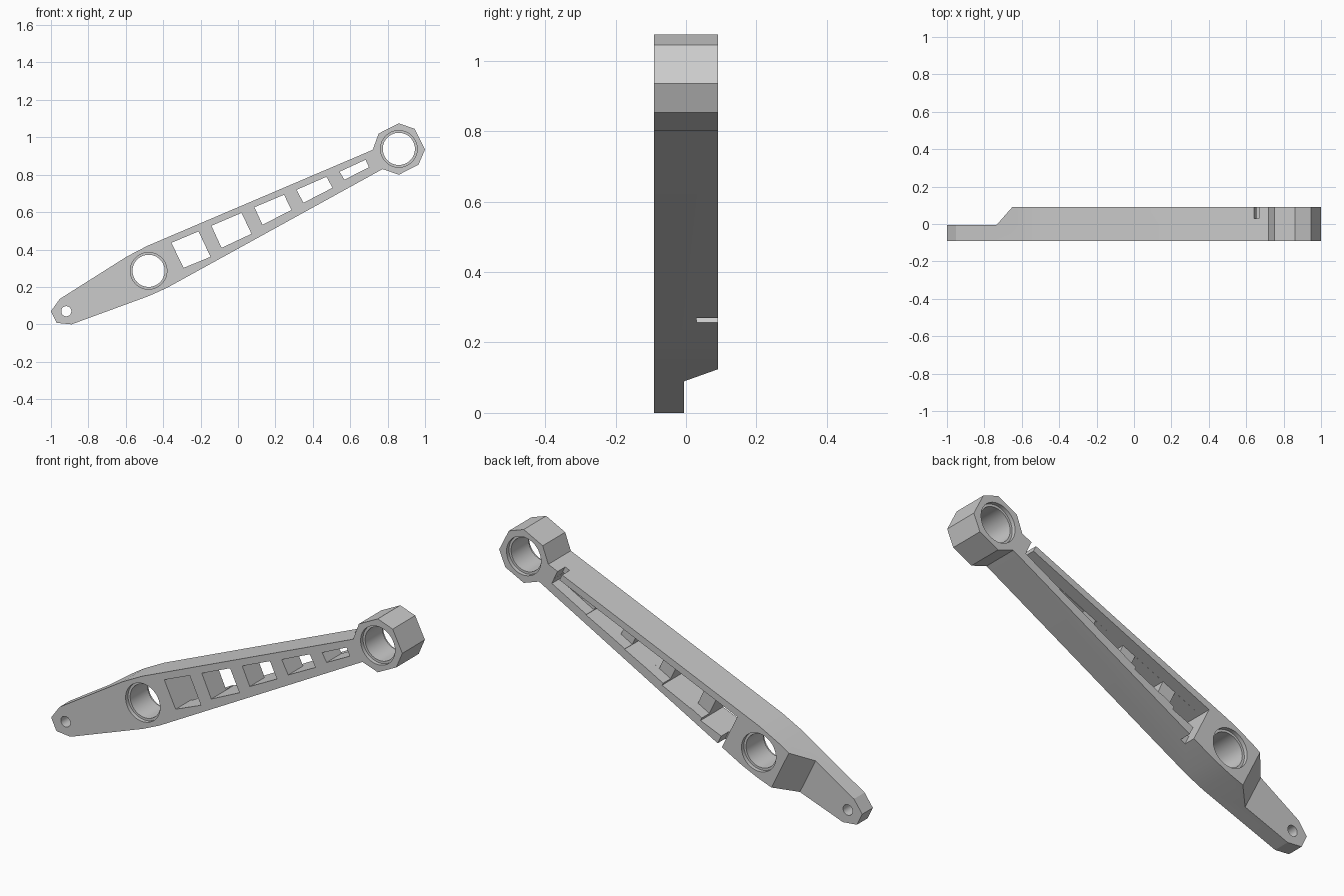
import bpy, math
from mathutils import Matrix, Vector

cube = bpy.data.objects.get("Cube")
if cube:
    bpy.data.objects.remove(cube)

HALF = 0.0915            # half thickness of the arm
CHANNEL = 0.03           # depth position of the rear channel floor
BIG = (0.86, 0.938)      # upper bearing centre
LOW = (-0.478, 0.286)    # lower bearing centre
PIN = (-0.918, 0.07)     # small pivot centre

grey = bpy.data.materials.new("plain grey")
grey.use_nodes = True
colour = (0.6, 0.6, 0.6, 1)
grey.diffuse_color = colour
grey.node_tree.nodes["Principled BSDF"].inputs["Base Color"].default_value = colour


def prism(name, outline, axis_map, low, high):
    """Extrude a closed outline; axis_map turns (a, b, depth) into a point."""
    n = len(outline)
    verts = [axis_map(a, b, d) for d in (low, high) for a, b in outline]
    faces = [tuple(range(n)), tuple(range(2 * n - 1, n - 1, -1))]
    faces += [(i, i + n, (i + 1) % n + n, (i + 1) % n) for i in range(n)]
    mesh = bpy.data.meshes.new(name)
    mesh.from_pydata(verts, [], faces)
    ob = bpy.data.objects.new(name, mesh)
    bpy.context.collection.objects.link(ob)
    bpy.context.view_layer.objects.active = ob
    bpy.ops.object.select_all(action="DESELECT")
    ob.select_set(True)
    bpy.ops.object.mode_set(mode="EDIT")
    bpy.ops.mesh.select_all(action="SELECT")
    bpy.ops.mesh.normals_make_consistent(inside=False)
    bpy.ops.object.mode_set(mode="OBJECT")
    return ob


def front(a, b, d):
    return (a, d, b)


def circle(centre, radius, n=64):
    return [(centre[0] + radius * math.cos(math.tau * i / n),
             centre[1] + radius * math.sin(math.tau * i / n)) for i in range(n)]


def cut(target, cutter):
    """Subtract the cutter for good, then discard it."""
    cutter.hide_render = True
    mod = target.modifiers.new("cut", "BOOLEAN")
    mod.operation, mod.solver, mod.object = "DIFFERENCE", "EXACT", cutter
    bpy.context.view_layer.objects.active = target
    bpy.ops.object.modifier_apply(modifier=mod.name)
    bpy.data.objects.remove(cutter)


# Arm silhouette with the polygonal upper boss
arm = prism("arm", [
    (-1, 0.07), (-0.953, 0.136), (-0.595, 0.362), (-0.484, 0.42),
    (0.72, 0.933), (0.752, 1.02), (0.86, 1.075), (0.945, 1.045),
    (1, 0.935), (0.965, 0.853), (0.86, 0.8), (0.773, 0.83),
    (-0.38, 0.195), (-0.475, 0.152), (-0.89, 0), (-0.97, 0.008),
], front, -HALF, HALF)

# Bearing bores with a shallow counterbore on both sides, and the pivot hole
for centre in (BIG, LOW):
    cut(arm, prism("bore", circle(centre, 0.086), front, -1, 1))
    for side in (-1, 1):
        ends = sorted((side * (HALF - 0.02), side * 0.5))
        cut(arm, prism("counterbore", circle(centre, 0.098), front, *ends))
cut(arm, prism("pivot_hole", circle(PIN, 0.027), front, -1, 1))

# Thinned tip: flat step and ramp, squared to the arm axis
axis = Vector((BIG[0] - PIN[0], BIG[1] - PIN[1])).normalized()
across = Vector((-axis.y, axis.x))
start = Vector((-0.69, 0.182))


def along(a, b, d):
    p = start + axis * a + across * d
    return (p.x, b, p.y)


cut(arm, prism("tip_step", [(-0.6, -0.005), (0, -0.005), (0.1, HALF),
                            (0.2, 0.2), (-0.6, 0.2)], along, -0.5, 0.5))

# Tapering windows, corners in order: top left, top right, low right, low left
windows = [
    [(-0.356, 0.436), (-0.211, 0.497), (-0.147, 0.361), (-0.291, 0.302)],
    [(-0.142, 0.527), (0.019, 0.596), (0.072, 0.484), (-0.088, 0.409)],
    [(0.088, 0.626), (0.246, 0.693), (0.286, 0.612), (0.131, 0.532)],
    [(0.313, 0.719), (0.473, 0.789), (0.505, 0.73), (0.35, 0.65)],
    [(0.543, 0.816), (0.682, 0.88), (0.7, 0.84), (0.569, 0.773)],
]
for corners in windows:
    cut(arm, prism("window", corners, front, -1, 1))

# Rear channel linking the windows
first, last = windows[0], windows[-1]
cut(arm, prism("channel", [first[0], last[1], last[2], first[3]], front, CHANNEL, 0.5))


# Exit slots through the rails at opposite ends of the channel
def slot(corner, direction):
    base = Vector(corner)
    run = axis * 0.028 * direction
    rise = across * 0.12 * direction
    inner = base - rise * 0.1
    pts = [inner, inner + rise, inner + rise - run, inner - run]
    cut(arm, prism("slot", [tuple(p) for p in pts], front, CHANNEL, 0.5))


slot(last[1], 1)
slot(first[3], -1)

# Finish
arm.data.materials.clear()
arm.data.materials.append(grey)
bpy.context.view_layer.objects.active = arm
bpy.ops.object.select_all(action="DESELECT")
arm.select_set(True)
bpy.ops.object.shade_smooth_by_angle(angle=math.radians(8))
